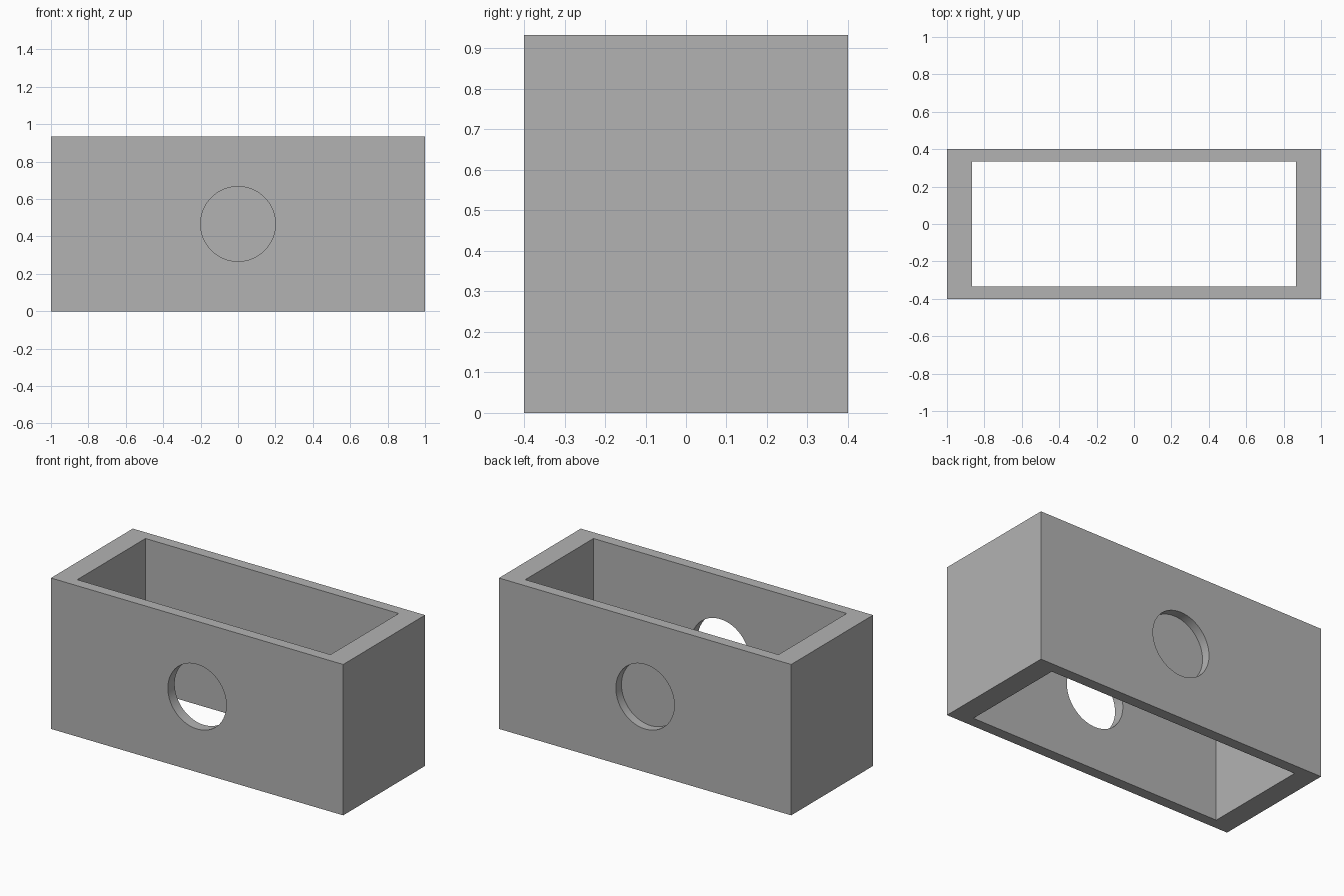
import bpy
from math import radians

default = bpy.data.objects.get("Cube")
if default:
    bpy.data.objects.remove(default, do_unlink=True)

UNIT = 2 / 30
WIDTH, DEPTH, HEIGHT = 30 * UNIT, 12 * UNIT, 14 * UNIT
END_WALL, SIDE_WALL = 2 * UNIT, UNIT
HOLE_RADIUS = 3 * UNIT
RECESS_DEPTH = 0.055

grey = bpy.data.materials.new("plain grey")
grey.use_nodes = True
colour = (0.45, 0.45, 0.45, 1)
grey.diffuse_color = colour
grey.node_tree.nodes["Principled BSDF"].inputs["Base Color"].default_value = colour


def block(name, size):
    bpy.ops.mesh.primitive_cube_add(size=1, location=(0, 0, HEIGHT / 2))
    obj = bpy.context.object
    obj.name = name
    obj.scale = size
    bpy.ops.object.transform_apply(location=False, rotation=False, scale=True)
    obj.data.materials.append(grey)
    return obj


def drill(name, y, length):
    bpy.ops.mesh.primitive_cylinder_add(
        vertices=96, radius=HOLE_RADIUS, depth=length,
        location=(0, y, HEIGHT / 2), rotation=(radians(90), 0, 0))
    obj = bpy.context.object
    obj.name = name
    obj.data.materials.append(grey)
    return obj


# Rectangular sleeve, open at top and bottom
sleeve = block("rectangular_sleeve", (WIDTH, DEPTH, HEIGHT))
cutters = [
    block("cavity_cutter", (WIDTH - 2 * END_WALL, DEPTH - 2 * SIDE_WALL, HEIGHT + 0.2)),
    # Round opening through the front wall
    drill("front_hole_cutter", -DEPTH / 2, 3 * SIDE_WALL),
    # Blind round recess in the back wall
    drill("back_recess_cutter", DEPTH / 2, 2 * RECESS_DEPTH),
]

for cutter in cutters:
    cut = sleeve.modifiers.new(cutter.name, "BOOLEAN")
    cut.object = cutter
    cut.operation = "DIFFERENCE"
    cut.solver = "EXACT"
    cutter.hide_render = True

# Bake the cuts and smooth only the round walls
bpy.ops.object.select_all(action="DESELECT")
sleeve.select_set(True)
bpy.context.view_layer.objects.active = sleeve
for cutter in cutters:
    bpy.ops.object.modifier_apply(modifier=cutter.name)
    bpy.data.objects.remove(cutter, do_unlink=True)
bpy.ops.object.shade_smooth_by_angle(angle=radians(30))
